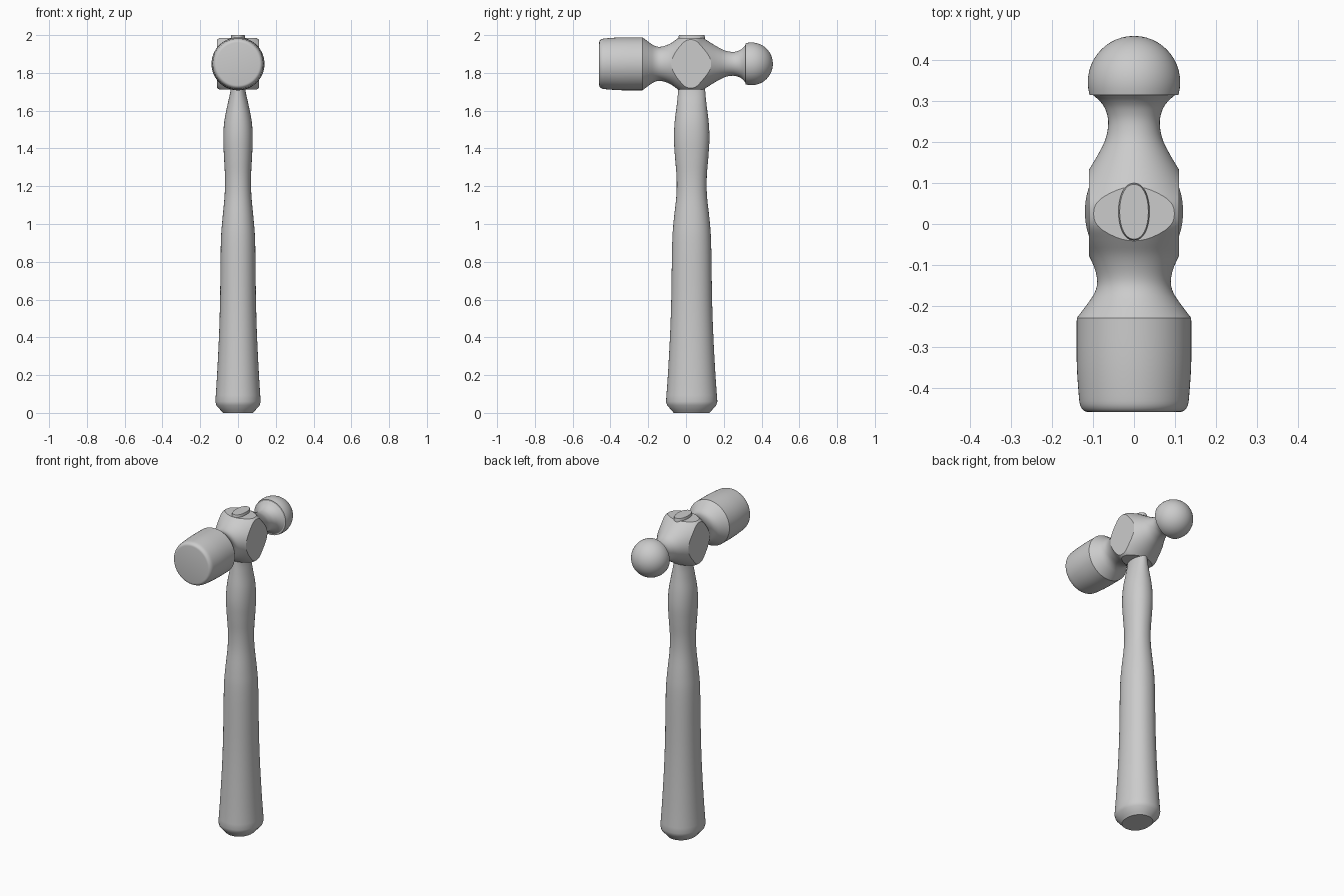
import bpy, bmesh, math
from mathutils import Vector

if "Cube" in bpy.data.objects:
    bpy.data.objects.remove(bpy.data.objects["Cube"])

HANDLE_Y = 0.03
HEAD_Z = 1.848


def smooth_path(pts, n=4):
    """Catmull-Rom through a list of tuples."""
    p = [Vector(q) for q in pts]
    p = [2 * p[0] - p[1]] + p + [2 * p[-1] - p[-2]]
    out = []
    for a, b, c, d in zip(p, p[1:], p[2:], p[3:]):
        for k in range(n):
            t = k / n
            out.append(0.5 * (2 * b + (c - a) * t + (2 * a - 5 * b + 4 * c - d) * t * t
                              + (3 * b - a - 3 * c + d) * t ** 3))
    return out + [p[-2]]


def loft(rings):
    """Skin closed rings of points and cap both ends."""
    bm = bmesh.new()
    rows = [[bm.verts.new(p) for p in r] for r in rings]
    n = len(rows[0])
    for a, b in zip(rows, rows[1:]):
        for i in range(n):
            j = (i + 1) % n
            bm.faces.new((a[i], a[j], b[j], b[i]))
    bm.faces.new(rows[0][::-1])
    bm.faces.new(rows[-1])
    return bm


def finish(bm, name, angle):
    bmesh.ops.recalc_face_normals(bm, faces=bm.faces)
    me = bpy.data.meshes.new(name)
    bm.to_mesh(me)
    bm.free()
    ob = bpy.data.objects.new(name, me)
    bpy.context.collection.objects.link(ob)
    bpy.ops.object.select_all(action='DESELECT')
    bpy.context.view_layer.objects.active = ob
    ob.select_set(True)
    bpy.ops.object.shade_smooth_by_angle(angle=math.radians(angle))
    return ob


def ellipse(rx, ry, z, power=2.0, n=48):
    ring = []
    for i in range(n):
        a = 2 * math.pi * i / n
        c, s = math.cos(a), math.sin(a)
        ring.append((rx * math.copysign(abs(c) ** (2 / power), c),
                     HANDLE_Y + ry * math.copysign(abs(s) ** (2 / power), s), z))
    return ring


# handle: (z, half width x, half width y)
butt = [(0, .08, .095), (.012, .09, .105), (.04, .115, .13)]
grip = [(.06, .12, .136), (.2, .111, .126), (.4, .101, .115), (.6, .095, .108),
        (.9, .091, .103), (1.02, .083, .095), (1.15, .071, .081), (1.25, .069, .08),
        (1.35, .074, .088), (1.45, .078, .094), (1.54, .073, .09), (1.63, .056, .079),
        (1.7, .041, .072), (1.76, .038, .07), (1.99, .038, .07)]
profile = [Vector(b) for b in butt] + smooth_path(grip) + [Vector((2.0, .035, .067))]
finish(loft([ellipse(x, y, z, 2.15) for z, x, y in profile]), "handle", 35)

# head: turned profile along y as (y, radius)
poll = smooth_path([(-.46, .112), (-.457, .122), (-.445, .131), (-.42, .135),
                    (-.34, .14), (-.23, .14)], 3)
waist = smooth_path([(-.23, .14), (-.19, .11), (-.165, .095), (-.14, .09), (-.11, .096),
                     (-.075, .112), (-.04, .138), (-.005, .163), (.025, .169), (.055, .163),
                     (.09, .138), (.13, .112), (.17, .088), (.21, .069), (.25, .063),
                     (.28, .07), (.3, .083), (.315, .1)])
ball = []
for i in range(15):
    a = math.radians(-16 + 105 * i / 14)
    ball.append((.347 + .113 * math.sin(a), .113 * math.cos(a)))
rings = []
for y, r in list(poll) + list(waist)[1:] + ball:
    rings.append([(r * math.cos(2 * math.pi * i / 64), y,
                   HEAD_Z + r * math.sin(2 * math.pi * i / 64)) for i in range(64)])
bm = loft(rings)

# slice the flat cheeks, top and underside of the eye block
for normal, dist in (((1, 0, 0), .11), ((-1, 0, 0), .11), ((0, 0, 1), .137), ((0, 0, -1), .137)):
    faces = [f for f in bm.faces if -.15 < f.calc_center_median().y < .26]
    edges = list({e for f in faces for e in f.edges})
    verts = list({v for f in faces for v in f.verts})
    co = Vector((0, 0, HEAD_Z)) + Vector(normal) * dist
    res = bmesh.ops.bisect_plane(bm, geom=verts + edges + faces, plane_co=co,
                                 plane_no=normal, clear_outer=True)
    rim = [e for e in res['geom_cut'] if isinstance(e, bmesh.types.BMEdge) and e.is_boundary]
    bmesh.ops.edgeloop_fill(bm, edges=rim)
finish(bm, "hammer_head", 25)
